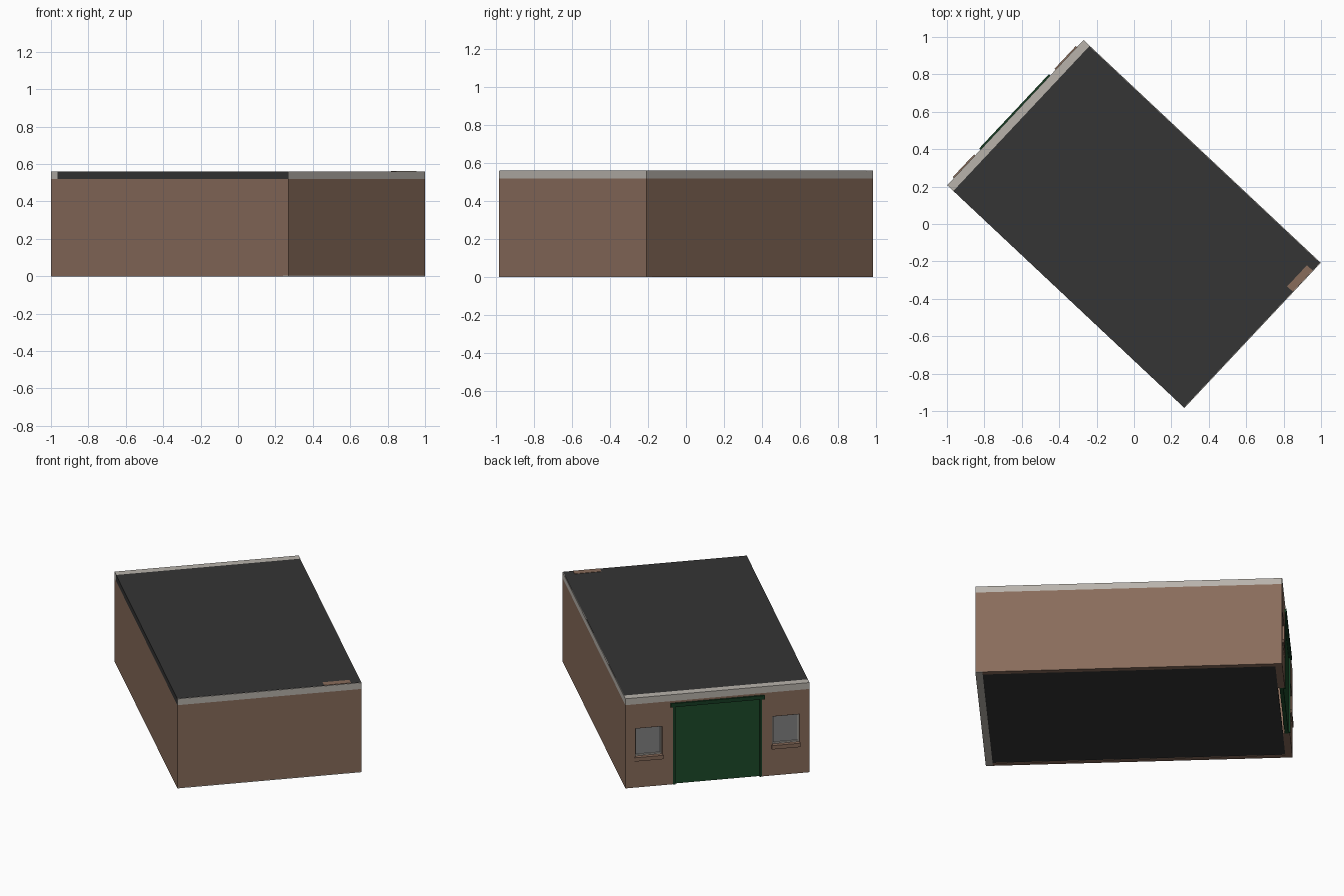
import bpy
from math import radians
from mathutils import Matrix

if "Cube" in bpy.data.objects:
    bpy.data.objects.remove(bpy.data.objects["Cube"])

L, W = 0.87, 0.5325            # half length and half width
H, TOP, T = 0.52, 0.56, 0.04   # wall height, roof top, wall thickness
TURN = Matrix.Rotation(radians(-43.2), 4, 'Z')


def material(name, r, g, b):
    m = bpy.data.materials.new(name)
    m.diffuse_color = (r, g, b, 1)
    m.use_nodes = True
    m.node_tree.nodes["Principled BSDF"].inputs["Base Color"].default_value = m.diffuse_color
    return m


brick = material("brick", 0.25, 0.15, 0.105)
dark = material("dark_felt", 0.035, 0.035, 0.035)
green = material("green_paint", 0.012, 0.07, 0.023)
deep_green = material("deep_green_paint", 0.008, 0.045, 0.016)
stone = material("pale_trim", 0.48, 0.45, 0.41)
glass = material("glass_grey", 0.22, 0.22, 0.22)


def box(name, x, y, z, mat=None):
    """Box from (min, max) ranges in building axes, turned to its final heading."""
    bpy.ops.mesh.primitive_cube_add(size=1)
    ob = bpy.context.object
    ob.name = name
    mid = [(a + b) / 2 for a, b in (x, y, z)]
    size = [b - a for a, b in (x, y, z)]
    ob.data.transform(TURN @ Matrix.Translation(mid) @ Matrix.Diagonal((*size, 1)))
    if mat:
        ob.data.materials.append(mat)
    return ob


def cut(target, cutter):
    cutter.hide_render = True
    mod = target.modifiers.new("opening", 'BOOLEAN')
    mod.operation, mod.object, mod.solver = 'DIFFERENCE', cutter, 'EXACT'
    bpy.context.view_layer.objects.active = target
    bpy.ops.object.modifier_apply(modifier=mod.name)
    bpy.data.objects.remove(cutter)


# Walls and floor
door_wall = box("door_wall", (-L, -L + T), (-W, W), (0, H), brick)
box("rear_wall", (L - T, L), (-W, W), (0.004, H), brick)
box("rear_footing", (L - T, L), (-W, W), (0, 0.004), stone)
for s, name in ((-1, "side_wall_a"), (1, "side_wall_b")):
    y = sorted((s * W, s * (W - 0.03)))
    box(name, (-L + T, L - T), y, (0, H), brick)
box("floor", (-L + T, L - T), (-W + 0.03, W - 0.03), (0.002, 0.012), dark)

# Flat roof with pale edging on three sides
box("roof", (-L + 0.045, L - 0.003), (-W, W - 0.003), (H, TOP), dark)
box("door_side_fascia", (-L, -L + 0.045), (-W, W), (H, TOP), stone)
box("rear_fascia", (L - 0.003, L), (-W, W), (H, TOP - 0.001), stone)
box("side_fascia", (-L + 0.045, L - 0.003), (W - 0.003, W), (H, TOP - 0.001), stone)
box("roof_block", (L - 0.045, L - 0.004), (W - 0.215, W - 0.06), (0.54, TOP + 0.002), brick)

# Wide door with frame and lintel
D = 0.258
cut(door_wall, box("door_cutter", (-L - 0.1, -L + 0.1), (-D, D), (-0.1, 0.487)))
box("door", (-L + 0.008, -L + 0.03), (-D, D), (0, 0.487), green)
for s in (-1, 1):
    y = sorted((s * D, s * (D - 0.014)))
    box("door_post", (-L - 0.004, -L + 0.008), y, (0, 0.487), deep_green)
box("door_lintel", (-L - 0.01, -L + 0.03), (-D - 0.014, D + 0.014), (0.485, 0.508), deep_green)

# Windows mirrored either side of the door
for s in (-1, 1):
    c, hw, z0, z1 = s * 0.397, 0.078, 0.19, 0.368
    cut(door_wall, box("window_cutter", (-L - 0.1, -L + 0.1), (c - hw, c + hw), (z0, z1)))
    box("window_pane", (-L + 0.024, -L + 0.03), (c - hw, c + hw), (z0, z1), glass)
    f, x = 0.008, (-L + 0.016, -L + 0.034)
    box("window_frame_bottom", x, (c - hw, c + hw), (z0, z0 + f), stone)
    box("window_frame_top", x, (c - hw, c + hw), (z1 - f, z1), stone)
    for e in (-1, 1):
        y = sorted((c + e * hw, c + e * (hw - f)))
        box("window_frame_side", x, y, (z0 + f, z1 - f), stone)
    box("window_sill", (-L - 0.008, -L + 0.03), (c - hw - 0.005, c + hw + 0.005), (z0 - 0.024, z0), brick)
